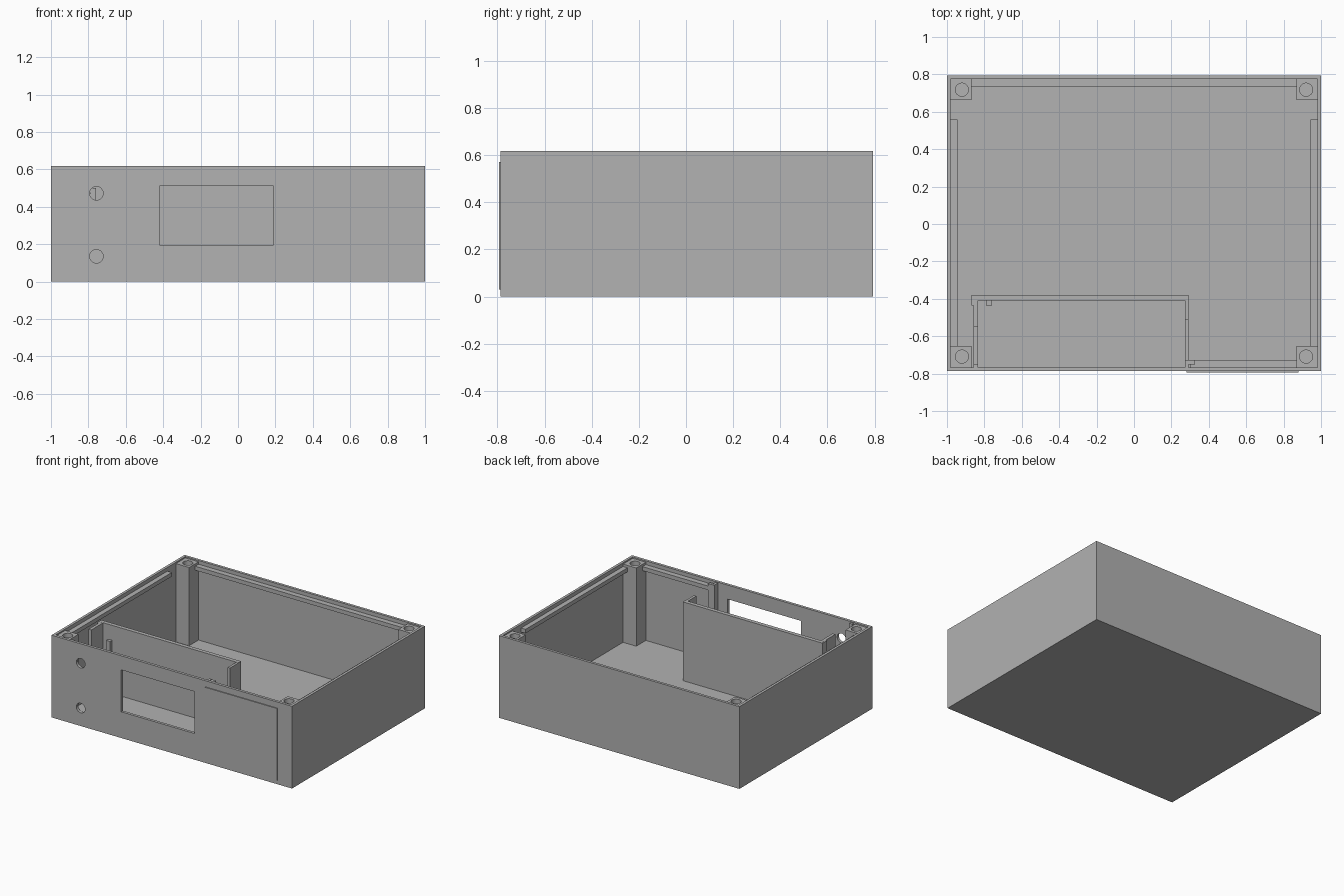
import bpy
import math

if "Cube" in bpy.data.objects:
    bpy.data.objects.remove(bpy.data.objects["Cube"])

gray = bpy.data.materials.new("warm_gray")
gray.diffuse_color = (0.445, 0.445, 0.445, 1)
gray.use_nodes = True
gray.node_tree.nodes["Principled BSDF"].inputs["Base Color"].default_value = gray.diffuse_color

H = 0.618            # box height
FRONT, BACK = -0.787, 0.794
FLOOR = 0.02


def box(name, x, y, z):
    """Axis-aligned block from (min, max) pairs."""
    bpy.ops.mesh.primitive_cube_add(size=1)
    ob = bpy.context.object
    ob.name = name
    for v in ob.data.vertices:
        v.co = [lo + (c + 0.5) * (hi - lo) for c, (lo, hi) in zip(v.co, (x, y, z))]
    ob.data.materials.append(gray)
    return ob


def cylinder(name, loc, r, depth, rot=(0, 0, 0)):
    bpy.ops.mesh.primitive_cylinder_add(vertices=32, radius=r, depth=depth,
                                        location=loc, rotation=rot)
    ob = bpy.context.object
    ob.name = name
    ob.data.materials.append(gray)
    return ob


def cut(target, cutter):
    """Subtract the cutter, then discard it."""
    bpy.context.view_layer.update()
    m = target.modifiers.new("cut", 'BOOLEAN')
    m.operation, m.solver, m.object = 'DIFFERENCE', 'EXACT', cutter
    bpy.context.view_layer.objects.active = target
    bpy.ops.object.modifier_apply(modifier=m.name)
    bpy.data.objects.remove(cutter)


def smooth(ob):
    bpy.ops.object.select_all(action='DESELECT')
    ob.select_set(True)
    bpy.context.view_layer.objects.active = ob
    bpy.ops.object.shade_smooth_by_angle(angle=math.radians(30))


# Open shell with screen window and two round front holes
shell = box("case_shell", (-1, 1), (FRONT, BACK), (0, H))
cut(shell, box("cavity", (-0.98, 0.98), (-0.766, 0.774), (FLOOR, 1)))
cut(shell, box("window", (-0.42, 0.19), (-0.9, -0.7), (0.197, 0.512)))
for z in (0.135, 0.472):
    cut(shell, cylinder("hole", (-0.757, -0.78, z), 0.036, 0.2, (math.pi / 2, 0, 0)))
smooth(shell)

# Corner screw posts
for side in (-1, 1):
    for name, y, hy in (("front", (-0.768, -0.652), -0.709), ("back", (0.662, 0.776), 0.718)):
        x = sorted((side * 0.87, side * 0.982))
        post = box(f"{name}_screw_post", x, y, (0.01, 0.608))
        cut(post, cylinder("bore", (side * 0.92, hy, 0.55), 0.035, 0.4))
        smooth(post)

# Lid rails along the inside of the walls
RAIL = (0.56, 0.59)
for side in (-1, 1):
    box("side_rail", sorted((side * 0.943, side * 0.982)), (-0.653, 0.56), RAIL)
box("back_rail", (-0.871, 0.871), (0.734, 0.776), RAIL)
box("front_rail", (0.30, 0.871), (-0.768, -0.726), RAIL)

# Inner compartment: back wall, notched side walls, raised floor
box("compartment_back", (-0.862, 0.292), (-0.41, -0.38), (0.01, 0.612))
for name, x, notch in (("left", (-0.858, -0.835), (-0.55, -0.75)),
                       ("right", (0.272, 0.292), (-0.512, -0.728))):
    wall = box(f"compartment_{name}_wall", x, (-0.768, -0.382), (0.01, 0.611))
    cut(wall, box("notch", (x[0] - 0.1, x[1] + 0.1), (notch[1], notch[0]), (0.31, 1)))
box("compartment_floor", (-0.85, 0.28), (-0.768, -0.4), (0.01, 0.10))

# Small clips at the compartment corners
box("corner_tab", (-0.87, -0.84), (-0.435, -0.379), (0.01, 0.611))
box("cable_clip", (-0.79, -0.76), (-0.435, -0.4), (0.40, 0.50))
box("wall_stub", (0.275, 0.325), (-0.75, -0.727), (0.01, 0.608))

# Thin raised panel on the front face
box("front_panel", (0.28, 0.88), (-0.794, -0.78), (0.03, 0.572))
